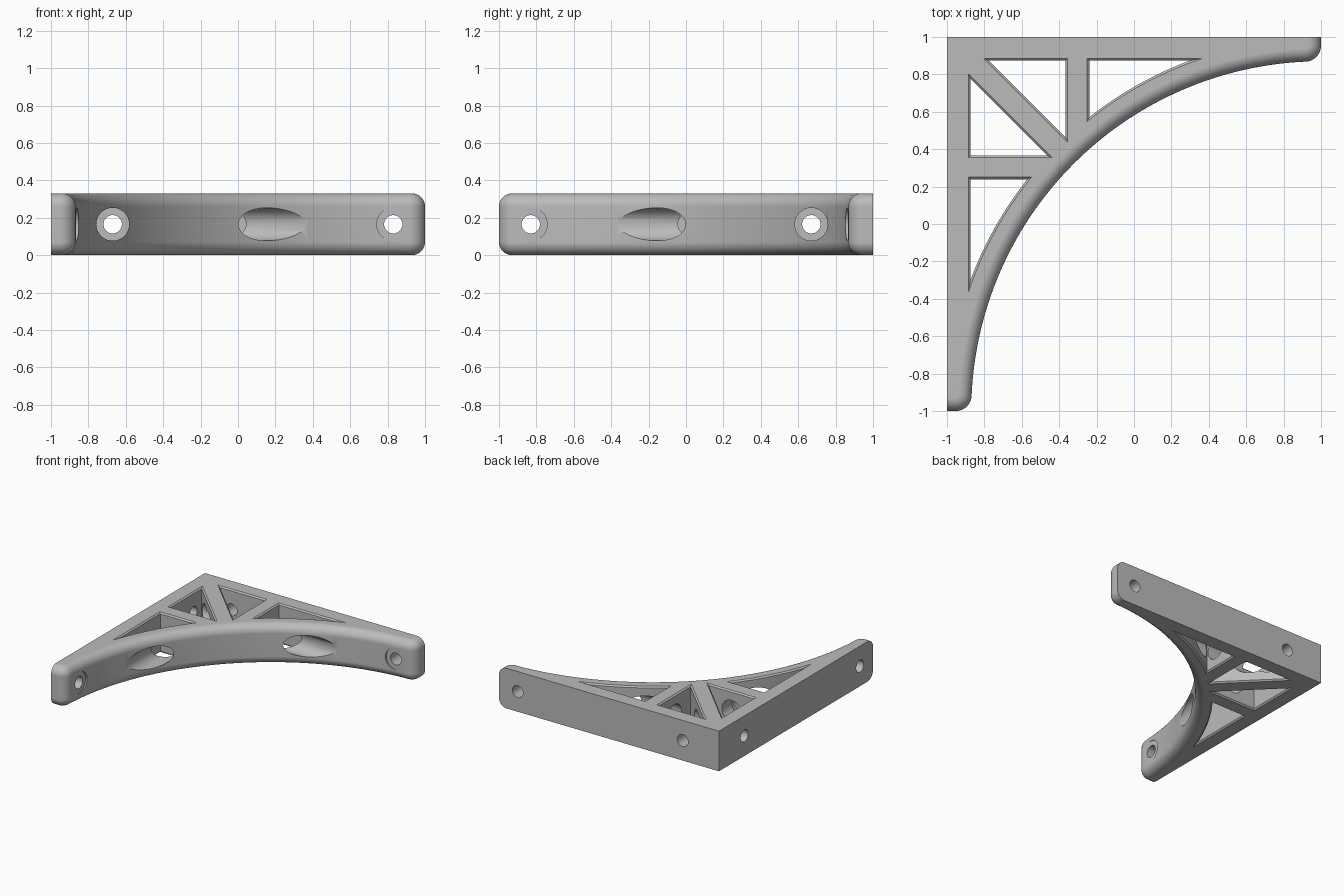
import bpy, bmesh, math

if "Cube" in bpy.data.objects:
    bpy.data.objects.remove(bpy.data.objects["Cube"])

HEIGHT = 0.33
ARC_R = 1.87        # concave edge, centred on (1, -1)
BAND_R = 1.99       # inner side of the curved band
PLATE = 0.885       # inner face of the wall plates
FILLET = 0.07
TIP_R = 0.085
CHAMFER = 0.011


def mirror(points):
    """Reflect across the corner diagonal."""
    return [(-y, -x) for x, y in reversed(points)]


def arc(cx, cy, r, a0, a1, n):
    steps = [a0 + (a1 - a0) * i / n for i in range(n + 1)]
    return [(cx + r * math.cos(a), cy + r * math.sin(a)) for a in steps]


def outline(d):
    """Bracket outline with the tips and concave edge pulled in by d."""
    cx = 1 - TIP_R
    cy = -1 + math.sqrt((ARC_R + TIP_R) ** 2 - TIP_R ** 2)
    toward = math.atan2(-1 - cy, TIP_R)
    half = [(1 - d, 1)]
    half += arc(cx, cy, TIP_R - d, 0, toward, 10)
    half += arc(1, -1, ARC_R + d, toward + math.pi, math.pi * 0.75, 40)[1:]
    return [(-1, 1)] + half + mirror(half)[1:]


def curved_window(d):
    """Opening between plate, post and curved band, shrunk by d."""
    x, y, r = -0.25 + d, PLATE - d, BAND_R + d
    start = math.pi - math.asin((y + 1) / r)
    return [(x, y)] + arc(1, -1, r, start, math.acos((x - 1) / r), 24)


def triangle_window(d):
    """Opening between plate, post and diagonal strut, shrunk by d."""
    x, y = -0.355 - d, PLATE - d
    diagonal = 0.082 + d * math.sqrt(2)
    return [(diagonal - y, y), (x, y), (x, diagonal - x)]


def loft(name, layers):
    """Closed solid through a rising stack of (z, clockwise outline) layers."""
    bm = bmesh.new()
    rings = [[bm.verts.new((x, y, z)) for x, y in reversed(pts)]
             for z, pts in layers]
    n = len(rings[0])
    for low, high in zip(rings, rings[1:]):
        for i in range(n):
            j = (i + 1) % n
            bm.faces.new((low[i], low[j], high[j], high[i]))
    bm.faces.new(rings[0][::-1])
    bm.faces.new(rings[-1])
    bm.normal_update()
    mesh = bpy.data.meshes.new(name)
    bm.to_mesh(mesh)
    bm.free()
    obj = bpy.data.objects.new(name, mesh)
    bpy.context.scene.collection.objects.link(obj)
    return obj


def bore(radius, across, start, end, along_x):
    """Horizontal drill; along_x gives the mirrored copy."""
    circle = arc(0, 0, radius, 0, -2 * math.pi, 48)[:-1]
    obj = loft("bore_cutter", [(start, circle), (end, circle)])
    for v in obj.data.vertices:
        x, z, y = v.co
        x, y, z = across + x, y, HEIGHT / 2 - z
        v.co = (-y, -x, z) if along_x else (x, y, z)
    if along_x:
        obj.data.flip_normals()
    return obj


def cut(target, cutter):
    """Subtract the cutter, taking the first solver that leaves a solid."""
    cutter.hide_render = True
    mod = target.modifiers.new("cut", 'BOOLEAN')
    mod.operation = 'DIFFERENCE'
    mod.object = cutter
    result = None
    for solver in ('MANIFOLD', 'EXACT', 'FLOAT'):
        mod.solver = solver
        bpy.context.view_layer.update()
        graph = bpy.context.evaluated_depsgraph_get()
        mesh = bpy.data.meshes.new_from_object(target.evaluated_get(graph))
        if len(mesh.polygons) > 0:
            result = mesh
            break
    target.modifiers.remove(mod)
    if result:
        target.data = result
    bpy.data.objects.remove(cutter)


# Body with rounded concave edge and tips
lower = []
for i in range(9):
    t = math.pi / 2 * i / 8
    lower.append((FILLET * (1 - math.cos(t)), outline(FILLET * (1 - math.sin(t)))))
upper = [(HEIGHT - z, pts) for z, pts in reversed(lower)]
bracket = loft("corner_bracket", lower + upper)

# Truss windows with chamfered rims
for window in (curved_window, triangle_window):
    wide, narrow = window(-CHAMFER), window(CHAMFER)
    if window is curved_window:
        wide, narrow = wide[::-1], narrow[::-1]
    wide, narrow = wide[::-1], narrow[::-1]
    if window is triangle_window:
        wide, narrow = wide[::-1], narrow[::-1]
    for a, b in ((wide, narrow), (mirror(wide), mirror(narrow))):
        cut(bracket, loft("window_cutter", [
            (-CHAMFER, a), (CHAMFER, b),
            (HEIGHT - CHAMFER, b), (HEIGHT + CHAMFER, a)]))

# Screw holes and driver access bores
for along_x in (False, True):
    for across in (-0.67, 0.83):
        cut(bracket, bore(0.088, across, -1.2, 0.865, along_x))
        cut(bracket, bore(0.049, across, 0.8, 1.1, along_x))

# Single grey finish with smooth fillets
grey = bpy.data.materials.new("plain_grey")
grey.use_nodes = True
colour = (0.5, 0.5, 0.5, 1)
grey.diffuse_color = colour
grey.node_tree.nodes["Principled BSDF"].inputs["Base Color"].default_value = colour
bracket.data.materials.clear()
bracket.data.materials.append(grey)
bpy.ops.object.select_all(action='DESELECT')
bpy.context.view_layer.objects.active = bracket
bracket.select_set(True)
bpy.ops.object.shade_smooth_by_angle(angle=math.radians(30))
weighted = bracket.modifiers.new("weighted_normals", 'WEIGHTED_NORMAL')
weighted.keep_sharp = True
